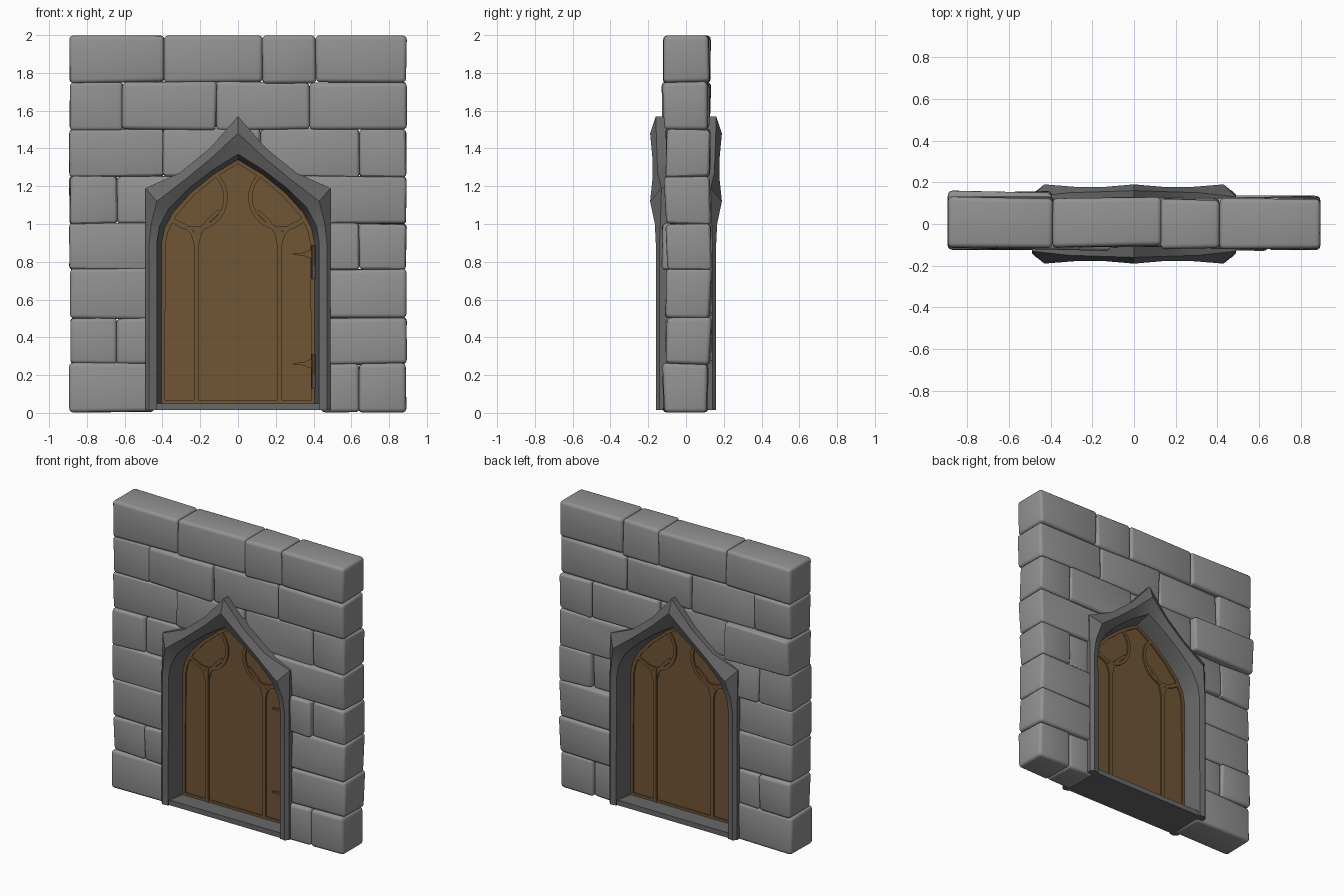
import bpy, bmesh, math, random
from mathutils import Vector

if "Cube" in bpy.data.objects:
    bpy.data.objects.remove(bpy.data.objects["Cube"])

random.seed(4)


def material(name, *rgb):
    m = bpy.data.materials.new(name)
    m.diffuse_color = (*rgb, 1)
    m.use_nodes = True
    m.node_tree.nodes["Principled BSDF"].inputs["Base Color"].default_value = m.diffuse_color
    return m


wood = material("wood", .165, .092, .036)
stone = material("stone", .29, .29, .29)
dark_stone = material("dark_stone", .14, .14, .14)


def smooth(ob, angle):
    bpy.ops.object.select_all(action='DESELECT')
    ob.select_set(True)
    bpy.context.view_layer.objects.active = ob
    bpy.ops.object.shade_smooth_by_angle(angle=math.radians(angle))


def finish(bm, name, mat=None, angle=30):
    bmesh.ops.recalc_face_normals(bm, faces=bm.faces)
    me = bpy.data.meshes.new(name)
    bm.to_mesh(me)
    bm.free()
    ob = bpy.data.objects.new(name, me)
    bpy.context.collection.objects.link(ob)
    if mat:
        me.materials.append(mat)
    smooth(ob, angle)
    return ob


def loft(name, rings, mat=None, closed=False):
    """Skin a list of equal closed sections."""
    bm = bmesh.new()
    vs = [[bm.verts.new(p) for p in r] for r in rings]
    n = len(rings[0])
    pairs = list(zip(vs, vs[1:])) + ([(vs[-1], vs[0])] if closed else [])
    for a, b in pairs:
        for i in range(n):
            j = (i + 1) % n
            bm.faces.new((a[i], a[j], b[j], b[i]))
    if not closed:
        bm.faces.new(vs[0])
        bm.faces.new(vs[-1])
    return finish(bm, name, mat)


def prism(name, pts, y0, y1, mat=None):
    return loft(name, [[(x, y, z) for x, z in pts] for y in (y0, y1)], mat)


def bar(name, pts, w, d, mat, closed=False):
    """Square-edged bar of width w and half depth d following an x,z path."""
    n, rings = len(pts), []
    for i, p in enumerate(pts):
        a = pts[i - 1] if (i or closed) else p
        b = pts[(i + 1) % n] if (i < n - 1 or closed) else p
        t = (Vector(b) - Vector(a)).normalized()
        rings.append([(p[0] - t.y * s * w / 2, y * d, p[1] + t.x * s * w / 2)
                      for s, y in ((-1, -1), (1, -1), (1, 1), (-1, 1))])
    return loft(name, rings, mat, closed)


# Door surround stations: outer edge, ridge, inner lip, door edge as (x, z, half depth)
stations = [
    [(.49, .015, .14), (.47, .015, .16), (.43, .015, .155), (.405, .015, .03)],
    [(.49, .90, .14), (.47, .90, .16), (.43, .90, .15), (.405, .90, .03)],
    [(.49, 1.03, .135), (.46, 1.0, .165), (.415, .99, .15), (.388, .98, .03)],
    [(.49, 1.19, .13), (.43, 1.12, .19), (.365, 1.085, .15), (.345, 1.06, .03)],
    [(.31, 1.27, .15), (.28, 1.235, .178), (.265, 1.185, .15), (.25, 1.165, .03)],
    [(.15, 1.40, .155), (.14, 1.35, .178), (.135, 1.285, .15), (.13, 1.262, .03)],
    [(0, 1.57, .16), (0, 1.48, .19), (0, 1.37, .15), (0, 1.34, .03)]]


def mirrored(pts):
    return pts + [(-x, z) for x, z in reversed(pts[:-1])]


def ring(s, sx):
    return ([(sx * x, -y, z) for x, z, y in s] + [(sx * x, y, z) for x, z, y in reversed(s)])


loft("door_surround", [ring(s, 1) for s in stations] + [ring(s, -1) for s in reversed(stations[:-1])],
     dark_stone)
prism("sill", [(-.44, .015), (.44, .015), (.44, .05), (-.44, .05)], -.145, .145, dark_stone)

# Opening cutter, hidden inside the surround
mid = [(s[3][0] * .6 + s[0][0] * .4, s[3][1] * .6 + s[0][1] * .4) for s in stations]
mid[0] = (mid[0][0], -.2)
cutter = prism("opening_cutter", mirrored(mid), -.5, .5, stone)
cutter.hide_render = True


# Stone blocks, row by row from the ground: (left, right) spans
def block(x0, x1, z0, z1, y0, y1, cut):
    bm = bmesh.new()
    bmesh.ops.create_cube(bm, size=1)
    j = lambda a: random.uniform(-a, a)
    for v in bm.verts:
        v.co = ((x0 if v.co.x < 0 else x1) + j(.004),
                (y0 if v.co.y < 0 else y1) + j(.009),
                min(1.998, max(.002, (z0 if v.co.z < 0 else z1) + j(.006))))
    bmesh.ops.bevel(bm, geom=bm.edges[:], offset=.022, segments=3, profile=.5, affect='EDGES')
    ob = finish(bm, "stone_block", stone, angle=40)
    if cut:
        m = ob.modifiers.new("opening", 'BOOLEAN')
        m.object, m.operation, m.solver = cutter, 'DIFFERENCE', 'EXACT'
        bpy.ops.object.modifier_apply(modifier=m.name)
        smooth(ob, 18)


rows = [
    [(-.89, -.44), (.44, .64), (.64, .89)],
    [(-.89, -.64), (-.64, -.43), (.43, .89)],
    [(-.89, -.43), (.43, .89)],
    [(-.89, -.43), (.43, .64), (.64, .89)],
    [(-.89, -.64), (-.64, -.2), (.2, .89)],
    [(-.89, -.395), (-.395, .12), (.12, .64), (.64, .89)],
    [(-.89, -.61), (-.61, -.115), (-.115, .38), (.38, .89)],
    [(-.89, -.39), (-.39, .13), (.13, .41), (.41, .89)]]
levels = [.005, .26, .50, .76, 1.0, 1.25, 1.50, 1.75, 1.998]
for r, spans in enumerate(rows):
    for k, (a, b) in enumerate(spans):
        off = random.uniform(-.012, .012)
        y1 = .155 if (r, k) == (5, 0) else .12 + off
        block(a - .001, b + .001, levels[r] - .002, levels[r + 1] + .002, -.115 + off, y1, r in (3, 4, 5))
bpy.data.objects.remove(cutter)

# Door panel and its rim
edge = [(s[3][0] + .003, s[3][1] + .003) for s in stations]
edge[0] = (edge[0][0], .045)
edge[-1] = (0, edge[-1][1])
prism("door_panel", mirrored(edge), -.02, .02, wood)
rim = [(x * .97, z - .012) for x, z in edge]
rim[0] = (rim[0][0], .058)
bar("door_rim", mirrored(rim), .024, .03, wood, closed=True)

# Tracery on both halves of the door
for s in (1, -1):
    bar("mullion", [(s * .22, .05), (s * .22, .98)], .026, .032, wood)
    arc = [(s * (.23 + .165 * math.cos(t)), 1.14 + .165 * math.sin(t))
           for t in (math.radians(137 + 180 * i / 16) for i in range(17))]
    bar("tracery_arc", arc, .022, .031, wood)
    bar("tracery_inner_strut", [(s * .22, .88), (s * .20, .96), (s * .165, 1.01), (s * .10, 1.07)],
        .02, .030, wood)
    bar("tracery_outer_strut", [(s * .22, .88), (s * .24, .95), (s * .28, .99), (s * .345, 1.02)],
        .02, .030, wood)


# Hinges on the front
def pin(name, z0, z1, r, mat):
    circ = [(.402 + r * math.cos(i * math.pi / 5), -.045 + r * math.sin(i * math.pi / 5)) for i in range(10)]
    loft(name, [[(x, y, z) for x, y in circ] for z in (z0, z1)], mat)


for z in (.84, .26):
    prism("hinge_leaf", [(.40, z - .022), (.40, z + .022), (.38, z + .022), (.35, z + .009), (.29, z + .003),
                         (.29, z - .003), (.35, z - .009), (.38, z - .022)], -.043, -.028, wood)
    pin("hinge_barrel", z - .06, z + .05, .012, wood)
    pin("hinge_pintle", z - .13, z - .06, .014, dark_stone)
